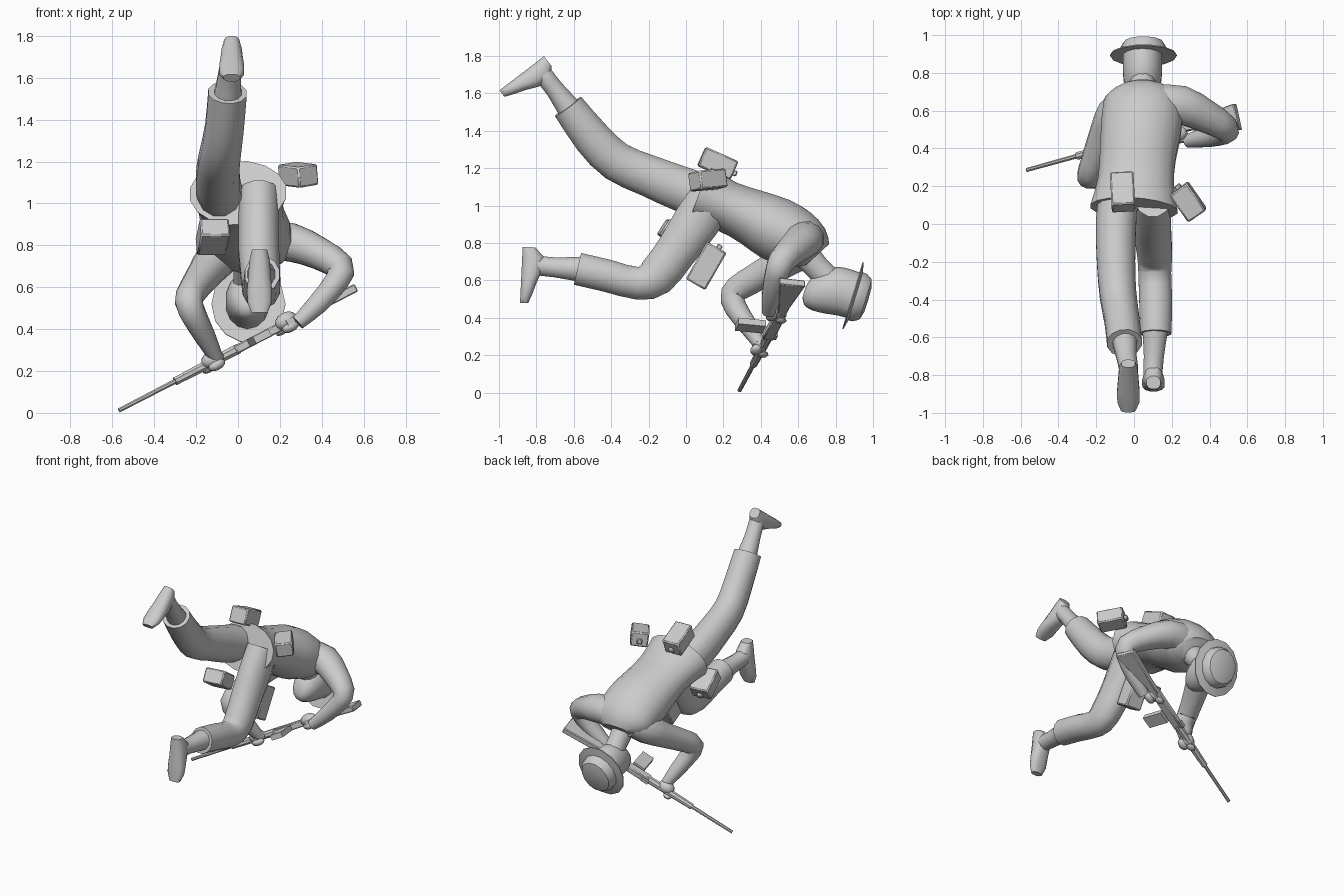
import bpy, bmesh, math
from mathutils import Vector as V, Matrix

if "Cube" in bpy.data.objects:
    bpy.data.objects.remove(bpy.data.objects["Cube"])

mat = bpy.data.materials.new("plain_grey")
mat.diffuse_color = (0.6, 0.6, 0.6, 1)
mat.use_nodes = True
mat.node_tree.nodes["Principled BSDF"].inputs["Base Color"].default_value = mat.diffuse_color


def finish(name, bm, bevel=0):
    bmesh.ops.recalc_face_normals(bm, faces=bm.faces[:])
    me = bpy.data.meshes.new(name)
    bm.to_mesh(me)
    bm.free()
    me.materials.append(mat)
    ob = bpy.data.objects.new(name, me)
    bpy.context.collection.objects.link(ob)
    if bevel:
        m = ob.modifiers.new("bevel", 'BEVEL')
        m.width, m.segments = bevel, 1
    return ob


def catmull(pts, steps):
    out = []
    for i in range(len(pts) - 1):
        p = [pts[max(i - 1, 0)], pts[i], pts[i + 1], pts[min(i + 2, len(pts) - 1)]]
        for k in range(steps):
            t = k / steps
            out.append([0.5 * (2*b + (c-a)*t + (2*a-5*b+4*c-d)*t*t + (3*b-a-3*c+d)*t**3)
                        for a, b, c, d in zip(*p)])
    return out + [list(pts[-1])]


def loft(name, pts, ref=(1, 0, 0), axis=None, sides=12, steps=2, power=1.0):
    """Tube through points (x, y, z, half width along ref, half depth)."""
    pts = catmull(pts, steps)
    bm, rings = bmesh.new(), []
    for i, p in enumerate(pts):
        a, b = pts[max(i - 1, 0)], pts[min(i + 1, len(pts) - 1)]
        t = V(axis) if axis else V(b[:3]) - V(a[:3])
        t.normalize()
        s = (V(ref) - t * V(ref).dot(t)).normalized()
        n = t.cross(s)
        ring = []
        for k in range(sides):
            w = 2 * math.pi * (k + 0.5) / sides
            c, d = math.cos(w), math.sin(w)
            c, d = math.copysign(abs(c)**power, c), math.copysign(abs(d)**power, d)
            ring.append(bm.verts.new(V(p[:3]) + s * c * p[3] + n * d * p[4]))
        rings.append(ring)
    for r, q in zip(rings, rings[1:]):
        for k in range(sides):
            j = (k + 1) % sides
            bm.faces.new((r[k], r[j], q[j], q[k]))
    bm.faces.new(rings[0])
    bm.faces.new(rings[-1])
    return finish(name, bm)


def box(name, loc, size, mtx=Matrix(), bevel=0):
    bm = bmesh.new()
    bmesh.ops.create_cube(bm, size=1, matrix=mtx @ Matrix.Translation(loc) @ Matrix.Diagonal((*size, 1)))
    return finish(name, bm, bevel)


def ball(name, loc, size, mtx=Matrix()):
    bm = bmesh.new()
    bmesh.ops.create_uvsphere(bm, u_segments=10, v_segments=7, radius=1,
                              matrix=mtx @ Matrix.Translation(loc) @ Matrix.Diagonal((*size, 1)))
    return finish(name, bm)


# Jacket
loft("jacket", [(0.0, 0.08, 1.05, .235, .165), (.01, .22, .995, .205, .14),
                (.02, .36, .935, .205, .155), (.035, .48, .875, .215, .175),
                (.045, .59, .82, .215, .165), (.045, .66, .775, .20, .135),
                (.045, .70, .735, .13, .09)], sides=16)

# Trouser legs, ankles
loft("raised_leg", [(-.08, .16, 1.03, .11, .12), (-.095, 0, 1.08, .11, .125),
                    (-.095, -.2, 1.16, .105, .115), (-.085, -.37, 1.235, .1, .11),
                    (-.065, -.5, 1.36, .095, .105), (-.05, -.63, 1.53, .095, .09)])
loft("raised_ankle", [(-.05, -.61, 1.50, .07, .07), (-.04, -.70, 1.62, .055, .052),
                      (-.03, -.755, 1.69, .052, .052), (-.03, -.78, 1.73, .045, .045)])
loft("lowered_leg", [(.1, .14, 1.05, .1, .12), (.1, .06, .92, .1, .13), (.1, -.05, .76, .1, .115),
                     (.11, -.16, .62, .095, .11), (.11, -.26, .585, .09, .09),
                     (.115, -.42, .625, .09, .09), (.115, -.58, .662, .085, .09)])
loft("lowered_ankle", [(.112, -.56, .66, .07, .07), (.105, -.7, .67, .055, .055),
                       (.1, -.79, .68, .052, .055), (.1, -.84, .69, .045, .05)])


# Boots, swept from heel to toe along the sole
def boot(name, x, heel, ang):
    f = V((0, math.cos(ang), math.sin(ang)))
    n = V((0, -f.z, f.y))
    pts = []
    for s, h, w in [(0, .07, .075), (.05, .12, .10), (.12, .115, .11), (.19, .085, .122),
                    (.25, .065, .12), (.30, .045, .08)]:
        pts.append((*(V((x, *heel)) + f * s + n * h / 2), w / 2, h / 2))
    loft(name, pts, axis=f, steps=1, power=.8)


boot("raised_boot", -.03, (-.76, 1.80), math.radians(217.5))
boot("lowered_boot", .103, (-.875, .78), math.radians(267.5))

# Sleeves
loft("left_sleeve", [(-.04, .65, .79, .09, .09), (-.10, .58, .74, .1, .1), (-.155, .47, .67, .085, .085),
                     (-.215, .32, .585, .07, .075), (-.235, .25, .53, .068, .068),
                     (-.205, .265, .455, .06, .062), (-.155, .33, .36, .05, .052),
                     (-.105, .39, .265, .034, .036)])
loft("right_sleeve", [(.13, .63, .82, .11, .1), (.25, .63, .815, .105, .095), (.38, .57, .765, .088, .08),
                      (.485, .51, .70, .072, .07), (.475, .485, .635, .065, .06),
                      (.385, .46, .525, .055, .052), (.285, .44, .43, .036, .036)], ref=(0, 1, 0))

# Neck, head
loft("neck", [(.045, .62, .76, .08, .08), (.045, .70, .67, .068, .07), (.045, .79, .58, .07, .07)])
loft("head", [(.045, .632, .54, .03, .03), (.045, .655, .545, .065, .08), (.045, .71, .55, .092, .115),
              (.045, .78, .548, .104, .13), (.045, .85, .535, .106, .128), (.045, .91, .515, .105, .125)],
     axis=(0, .956, -.29), sides=14)

# Hat: spun profile, its axis along the head
bm = bmesh.new()
prof = [(0, .07), (.07, .068), (.115, .056), (.135, .025), (.138, 0), (.192, -.012), (.192, -.018), (0, -.012)]
vs = [bm.verts.new((r, 0, z)) for r, z in prof]
es = [bm.edges.new(e) for e in zip(vs, vs[1:])]
bmesh.ops.spin(bm, geom=vs + es, cent=(0, 0, 0), axis=(0, 0, 1), angle=2 * math.pi, steps=14)
bmesh.ops.remove_doubles(bm, verts=bm.verts[:], dist=.0005)
tilt = V((0, .956, -.29)).to_track_quat('Z', 'Y').to_matrix().to_4x4()
bm.transform(Matrix.Translation((.05, .907, .515)) @ tilt @ Matrix.Diagonal((.92, 1, 1, 1)))
finish("hat", bm)

# Pouches with a small toggle on the end
for name, loc, size, rx, ry, rz in [("back_pouch", (-.06, .17, 1.225), (.125, .19, .11), -24, 0, 3),
                                    ("hip_pouch", (.287, .117, 1.137), (.115, .175, .10), 4, -8, 35),
                                    ("thigh_pouch", (-.12, -.047, .84), (.14, .18, .10), -33, 0, 8),
                                    ("belly_pouch", (.09, .108, .678), (.12, .23, .12), 60, 0, 0)]:
    m = Matrix.Translation(loc)
    for a, ax in ((rz, 'Z'), (rx, 'X'), (ry, 'Y')):
        m = m @ Matrix.Rotation(math.radians(a), 4, ax)
    box(name, (0, 0, 0), size, m, bevel=.008)
    box(name + "_toggle", (0, size[1] / 2 + .008, -.01), (.035, .025, .03), m, bevel=.005)

# Rifle frame: local x runs muzzle to butt, local y points to the magazine side
muzzle = V((-.568, .286, .012))
d = V((1.12, .31, .58)).normalized()
dn = (V((0, -1, 0)) + d * d.y).normalized()
R = Matrix((d, dn, d.cross(dn))).transposed().to_4x4()
R.translation = muzzle


def rod(name, a, b, r0, r1, sides=8):
    loft(name, [(*(muzzle + d * a), r0, r0), (*(muzzle + d * b), r1, r1)], ref=dn, axis=d, steps=1, sides=sides)


rod("barrel", 0, .40, .011, .013)
rod("gas_block", .31, .37, .021, .021)
rod("handguard", .36, .66, .022, .026)
box("receiver", (.79, 0, 0), (.30, .06, .042), R, bevel=.006)
box("rear_sight", (.66, -.034, 0), (.05, .02, .022), R)
box("magazine", (.75, .10, 0), (.085, .15, .036), R @ Matrix.Rotation(.03, 4, 'Z'))
box("pistol_grip", (.93, .06, 0), (.04, .09, .03), R @ Matrix.Rotation(-.03, 4, 'Z'))

# Rifle stock: flat profile given thickness
bm = bmesh.new()
f = bm.faces.new([bm.verts.new((x, y, -.02)) for x, y in
                  [(.9, -.026), (1.02, -.024), (1.29, -.045), (1.29, .1), (1.0, .03), (.9, .03)]])
ext = bmesh.ops.extrude_face_region(bm, geom=[f])
bmesh.ops.translate(bm, verts=[v for v in ext["geom"] if isinstance(v, bmesh.types.BMVert)], vec=(0, 0, .04))
bm.transform(R)
finish("stock", bm, bevel=.005)

# Hands wrapped round the rifle
for side, t, off in (("left", .52, .015), ("right", .925, .03)):
    ball(side + "_hand", (t, off, -.012), (.058, .045, .042), R)
    ball(side + "_thumb", (t - .035, -.01, .025), (.03, .03, .014), R)
    ball(side + "_fingers", (t, off + .022, .022), (.045, .03, .025), R)

# Smooth shading with sharp edges kept
bpy.ops.object.select_all(action='SELECT')
bpy.context.view_layer.objects.active = bpy.context.scene.objects["jacket"]
bpy.ops.object.shade_smooth_by_angle(angle=math.radians(40))
